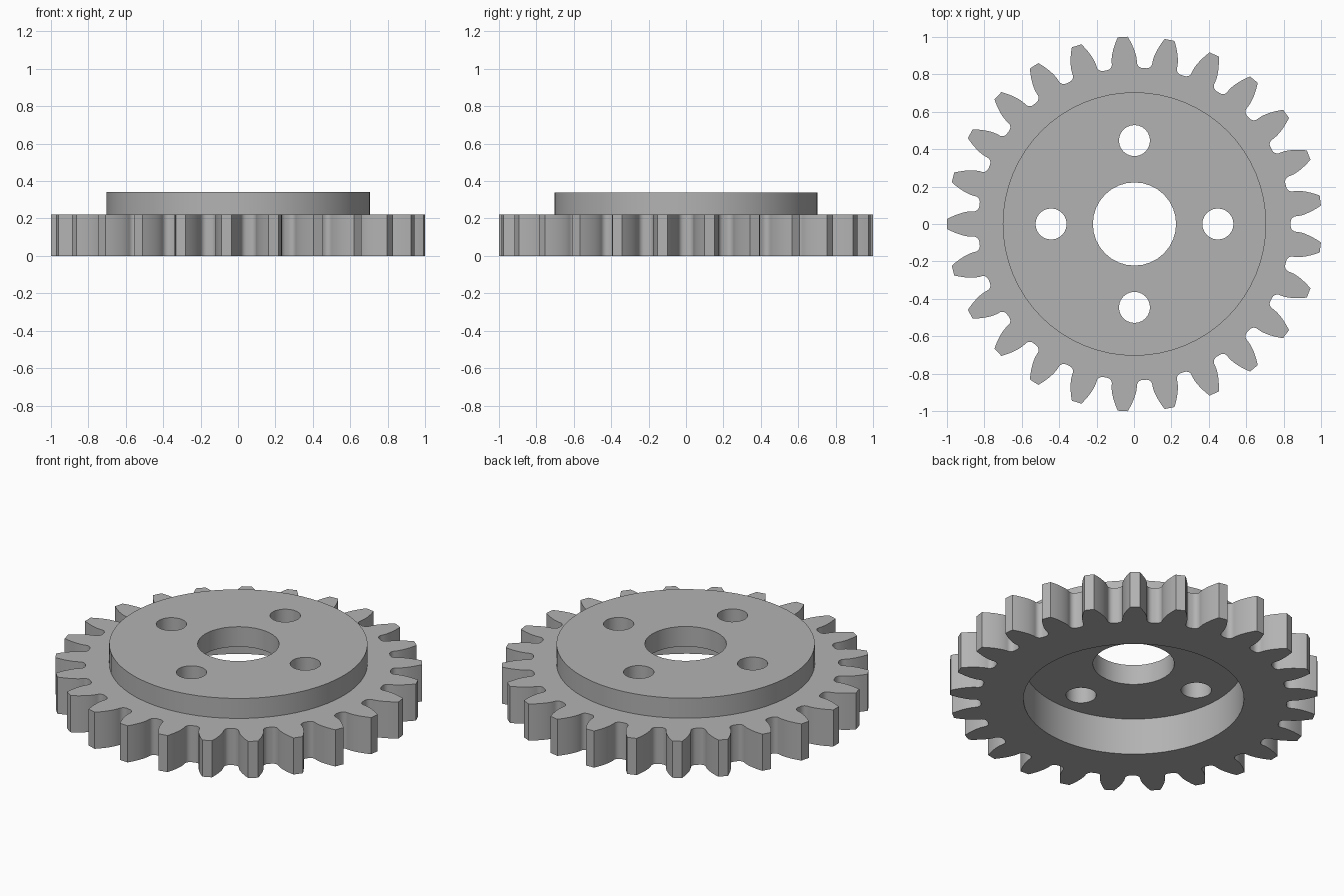
import bpy, bmesh, math
from mathutils import Vector

if "Cube" in bpy.data.objects:
    bpy.data.objects.remove(bpy.data.objects["Cube"])

TEETH = 25
MODULE = 2 / (TEETH + 2)
R_PITCH, R_TIP = MODULE * TEETH / 2, 1.0
R_ROOT, R_BASE = R_PITCH - 1.25 * MODULE, R_PITCH * math.cos(math.radians(20))
GEAR_TOP, HUB_TOP = 0.22, 0.34
SHIFT = 0.0025

bm = bmesh.new()


def inv(a):
    return math.tan(a) - a


def polar(r, a):
    return (r * math.cos(a), r * math.sin(a))


def circle(r, n, cx=0, cy=0):
    return [(cx + r * math.cos(2 * math.pi * i / n), cy + r * math.sin(2 * math.pi * i / n))
            for i in range(n)]


def tooth_outline():
    # half of one tooth as (radius, half angle), from the root to the tip
    base_half = math.pi / (2 * TEETH) + inv(math.radians(20))
    fillet = 0.03
    half = []
    for i in range(6):
        t = math.pi / 2 * i / 5
        half.append((R_ROOT + fillet * (1 - math.cos(t)),
                     base_half + fillet * (1 - math.sin(t)) / R_ROOT))
    for i in range(7):
        r = R_BASE + (R_TIP - R_BASE) * i / 6
        half.append((r, base_half - inv(math.acos(min(1, R_BASE / r)))))
    pts = []
    for k in range(TEETH):
        mid = math.pi + 2 * math.pi * k / TEETH
        pts += [polar(r, mid - a) for r, a in half]
        pts += [polar(r, mid + a) for r, a in reversed(half)]
    return pts


def ring(pts, z):
    return [bm.verts.new((x + SHIFT, y, z)) for x, y in pts]


def wall(low, high):
    n = len(low)
    for i in range(n):
        j = (i + 1) % n
        bm.faces.new((low[i], low[j], high[j], high[i]))


def cap(loops, up):
    # flat face bounded by an outer loop and any inner loops
    edges = []
    for loop in loops:
        for i, v in enumerate(loop):
            w = loop[(i + 1) % len(loop)]
            edges.append(bm.edges.get((v, w)) or bm.edges.new((v, w)))
    bmesh.ops.triangle_fill(bm, edges=edges, use_beauty=True, normal=Vector((0, 0, up)))


# toothed rim
teeth = tooth_outline()
teeth_low, teeth_high = ring(teeth, 0), ring(teeth, GEAR_TOP)
wall(teeth_low, teeth_high)

# raised hub and the recess under it
hub = circle(0.703, 64)
hub_low, hub_high = ring(hub, GEAR_TOP), ring(hub, HUB_TOP)
wall(hub_low, hub_high)
recess = circle(0.6, 64)
recess_low, recess_high = ring(recess, 0), ring(recess, GEAR_TOP)
wall(recess_low, recess_high)

# shaft bore and four bolt holes
holes = [circle(0.222, 32)]
for k in range(4):
    cx, cy = polar(0.445, k * math.pi / 2)
    holes.append(circle(0.083, 24, cx, cy))
holes_low = [ring(h, GEAR_TOP) for h in holes]
holes_high = [ring(h, HUB_TOP) for h in holes]
for low, high in zip(holes_low, holes_high):
    wall(low, high)

# flat faces
cap([teeth_low, recess_low], -1)
cap([teeth_high, hub_low], 1)
cap([recess_high] + holes_low, -1)
cap([hub_high] + holes_high, 1)
bmesh.ops.recalc_face_normals(bm, faces=bm.faces[:])

mesh = bpy.data.meshes.new("gear_wheel")
bm.to_mesh(mesh)
bm.free()
gear = bpy.data.objects.new("gear_wheel", mesh)
bpy.context.collection.objects.link(gear)

grey = bpy.data.materials.new("plain grey")
grey.diffuse_color = (0.45, 0.45, 0.45, 1)
grey.use_nodes = True
grey.node_tree.nodes["Principled BSDF"].inputs["Base Color"].default_value = grey.diffuse_color
mesh.materials.append(grey)

bpy.context.view_layer.objects.active = gear
gear.select_set(True)
bpy.ops.object.shade_smooth_by_angle(angle=math.radians(25))
